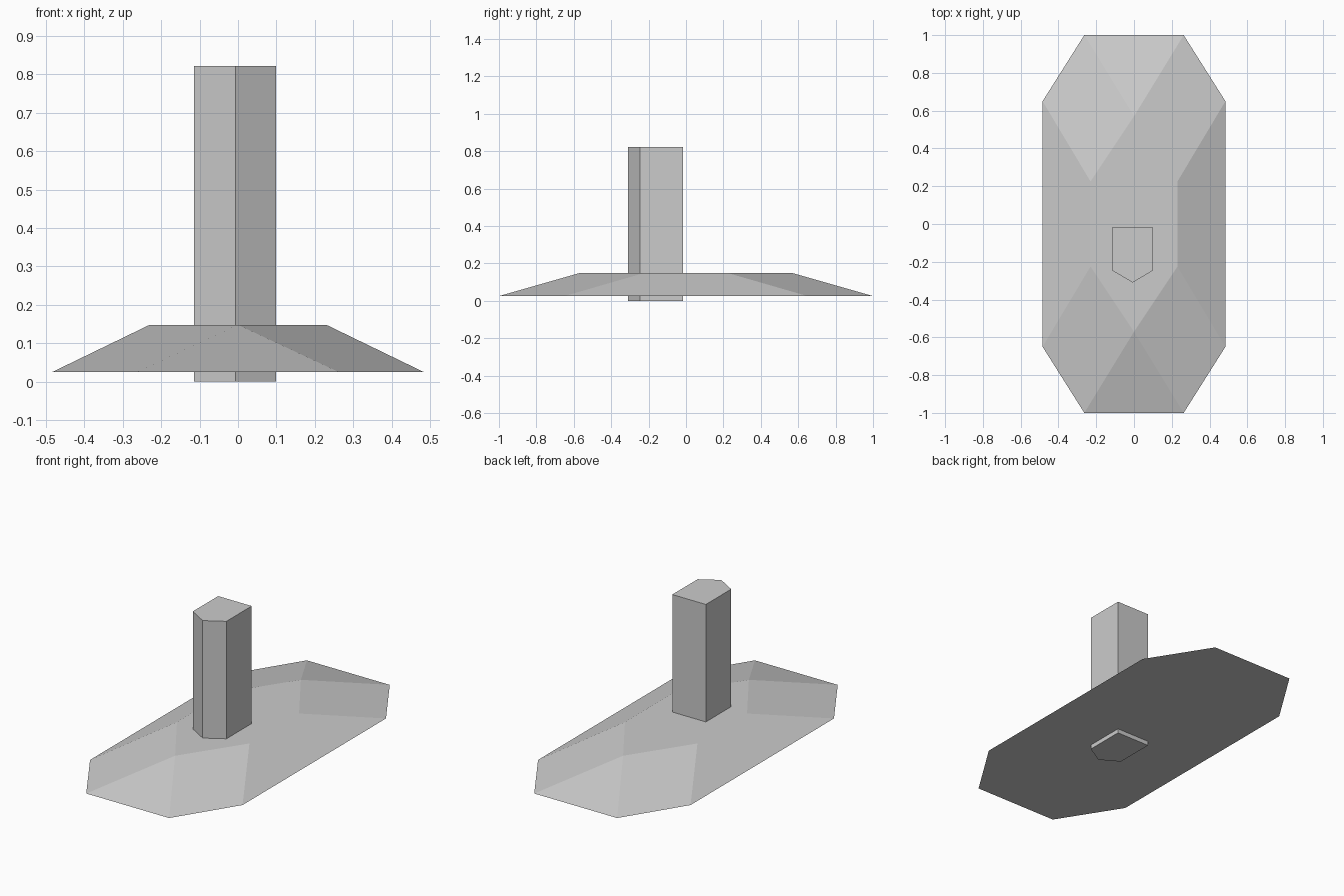
import bpy
import bmesh

cube = bpy.data.objects.get("Cube")
if cube:
    bpy.data.objects.remove(cube, do_unlink=True)

grey = bpy.data.materials.new("light_grey")
grey.use_nodes = True
colour = (0.6, 0.6, 0.6, 1)
grey.diffuse_color = colour
grey.node_tree.nodes["Principled BSDF"].inputs["Base Color"].default_value = colour


def make_object(name, bm):
    bmesh.ops.recalc_face_normals(bm, faces=bm.faces[:])
    mesh = bpy.data.meshes.new(name)
    bm.to_mesh(mesh)
    bm.free()
    mesh.materials.append(grey)
    obj = bpy.data.objects.new(name, mesh)
    bpy.context.collection.objects.link(obj)
    return obj


# Base slab: octagonal footprint tapering to a pointed hexagonal deck
BOTTOM, DECK = 0.025, 0.148
bm = bmesh.new()
rim = [bm.verts.new((x, y, BOTTOM)) for x, y in (
    (0.263, 1), (0.484, 0.65), (0.484, -0.65), (0.263, -1),
    (-0.263, -1), (-0.484, -0.65), (-0.484, 0.65), (-0.263, 1))]
deck = [bm.verts.new((x, y, DECK)) for x, y in (
    (0, 0.57), (0.23, 0.225), (0.23, -0.225),
    (0, -0.57), (-0.23, -0.225), (-0.23, 0.225))]
bm.faces.new(rim)
bm.faces.new(deck)
for half in (0, 1):
    r, d = half * 4, half * 3
    # Two corner slopes and the long side slope between them
    for i in range(3):
        bm.faces.new((rim[r + i], rim[(r + i + 1) % 8],
                      deck[(d + i + 1) % 6], deck[d + i]))
    # Triangular end slope
    bm.faces.new((rim[r], deck[d], rim[r - 1]))
make_object("base_slab", bm)

# Post: five-sided prism pointing forward, passing through the base
bm = bmesh.new()
outline = [bm.verts.new((x, y, 0)) for x, y in (
    (-0.114, -0.017), (0.099, -0.017), (0.099, -0.247),
    (-0.007, -0.31), (-0.114, -0.247))]
floor = bm.faces.new(outline)
grown = bmesh.ops.extrude_face_region(bm, geom=[floor], use_keep_orig=True)
top = [g for g in grown["geom"] if isinstance(g, bmesh.types.BMVert)]
bmesh.ops.translate(bm, verts=top, vec=(0, 0, 0.822))
make_object("post", bm)
